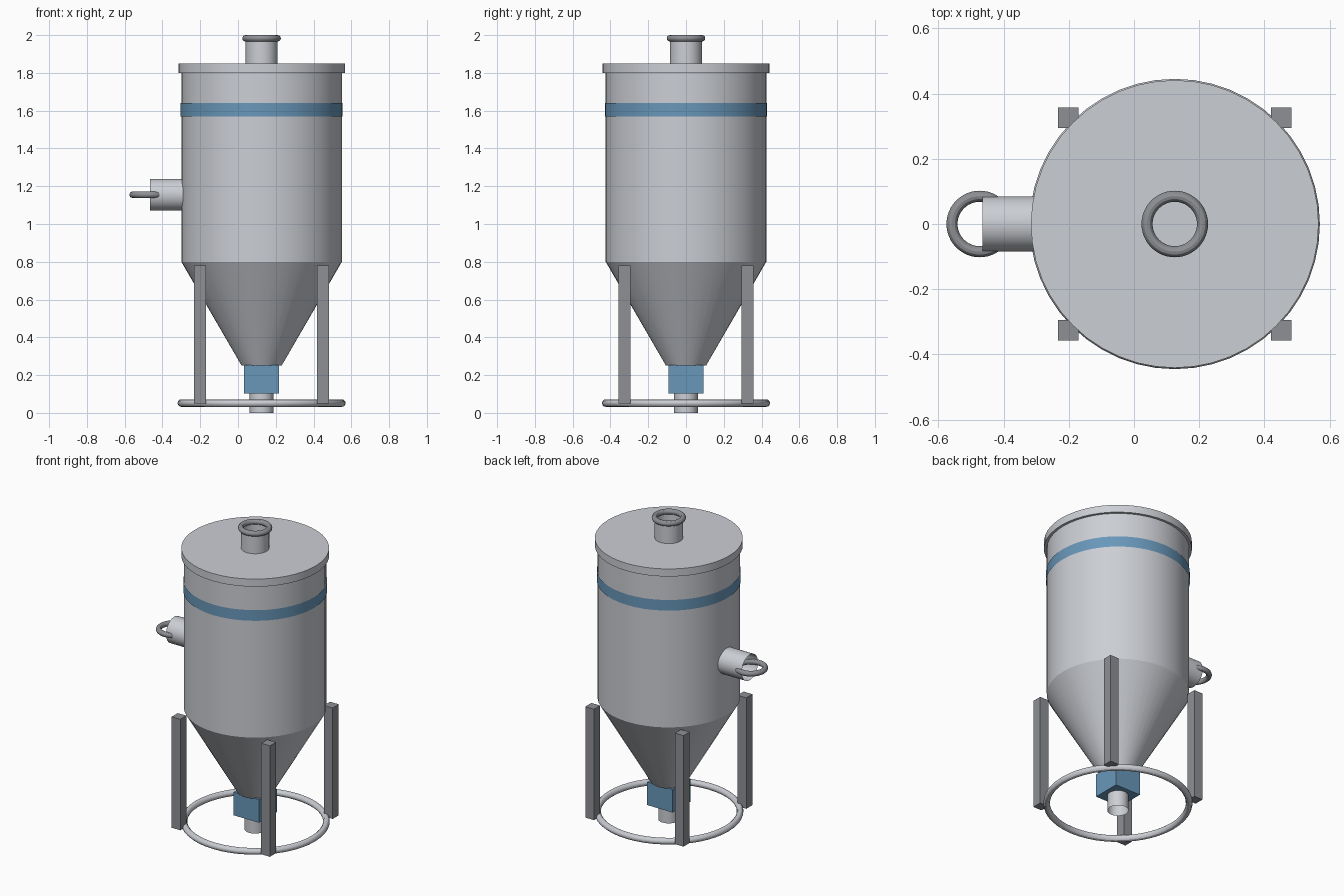
import bpy
import math

cube = bpy.data.objects.get("Cube")
if cube:
    bpy.data.objects.remove(cube, do_unlink=True)

CX = 0.125   # vertical axis of the hopper


def material(name, rgb):
    m = bpy.data.materials.new(name)
    m.use_nodes = True
    m.diffuse_color = (*rgb, 1)
    m.node_tree.nodes["Principled BSDF"].inputs["Base Color"].default_value = (*rgb, 1)
    return m


steel = material("light steel", (0.60, 0.62, 0.66))
dark = material("dark steel", (0.27, 0.28, 0.30))
blue = material("blue paint", (0.14, 0.31, 0.49))


def finish(name, mat, smooth=True):
    ob = bpy.context.object
    ob.name = name
    ob.data.materials.append(mat)
    if smooth:
        bpy.ops.object.shade_smooth_by_angle(angle=math.radians(30))
    return ob


def tube(name, mat, radius, z0, z1, cap="NOTHING", sides=48):
    bpy.ops.mesh.primitive_cylinder_add(
        vertices=sides, radius=radius, depth=z1 - z0, end_fill_type=cap,
        location=(CX, 0, (z0 + z1) / 2))
    return finish(name, mat)


def ring(name, mat, major, minor, location):
    bpy.ops.mesh.primitive_torus_add(
        major_radius=major, minor_radius=minor, major_segments=48,
        minor_segments=12, location=location)
    return finish(name, mat)


def box(name, mat, location, size):
    bpy.ops.mesh.primitive_cube_add(size=1, location=location)
    bpy.context.object.scale = size
    return finish(name, mat, smooth=False)


# Vessel: cylindrical body over a tapered hopper
tube("vessel_body", steel, 0.425, 0.80, 1.80)
bpy.ops.mesh.primitive_cone_add(
    vertices=48, radius1=0.106, radius2=0.425, depth=0.55,
    end_fill_type="NOTHING", location=(CX, 0, 0.525))
finish("hopper_cone", steel)
tube("lid", steel, 0.441, 1.80, 1.85, cap="NGON")
tube("painted_band", blue, 0.429, 1.57, 1.64)

# Top inlet, open at the end
tube("inlet_pipe", steel, 0.084, 1.85, 1.983)
ring("inlet_rim", dark, 0.085, 0.017, (CX, 0, 1.983))

# Side port with its ring
bpy.ops.mesh.primitive_cylinder_add(
    vertices=48, radius=0.084, depth=0.18, end_fill_type="NOTHING",
    location=(-0.375, 0, 1.155), rotation=(0, math.pi / 2, 0))
finish("side_port", steel)
ring("side_port_ring", dark, 0.085, 0.017, (-0.473, 0, 1.155))

# Discharge valve and outlet
box("valve_block", blue, (CX, 0, 0.178), (0.185, 0.185, 0.152))
tube("outlet_pipe", steel, 0.063, 0, 0.11)

# Stand
for side, sx in (("right", -1), ("left", 1)):
    for end, sy in (("front", -1), ("back", 1)):
        box(f"{end}_{side}_leg", dark,
            (CX + sx * 0.326, sy * 0.326, 0.415), (0.063, 0.063, 0.73))
ring("base_ring", steel, 0.425, 0.02, (CX, 0, 0.052))
